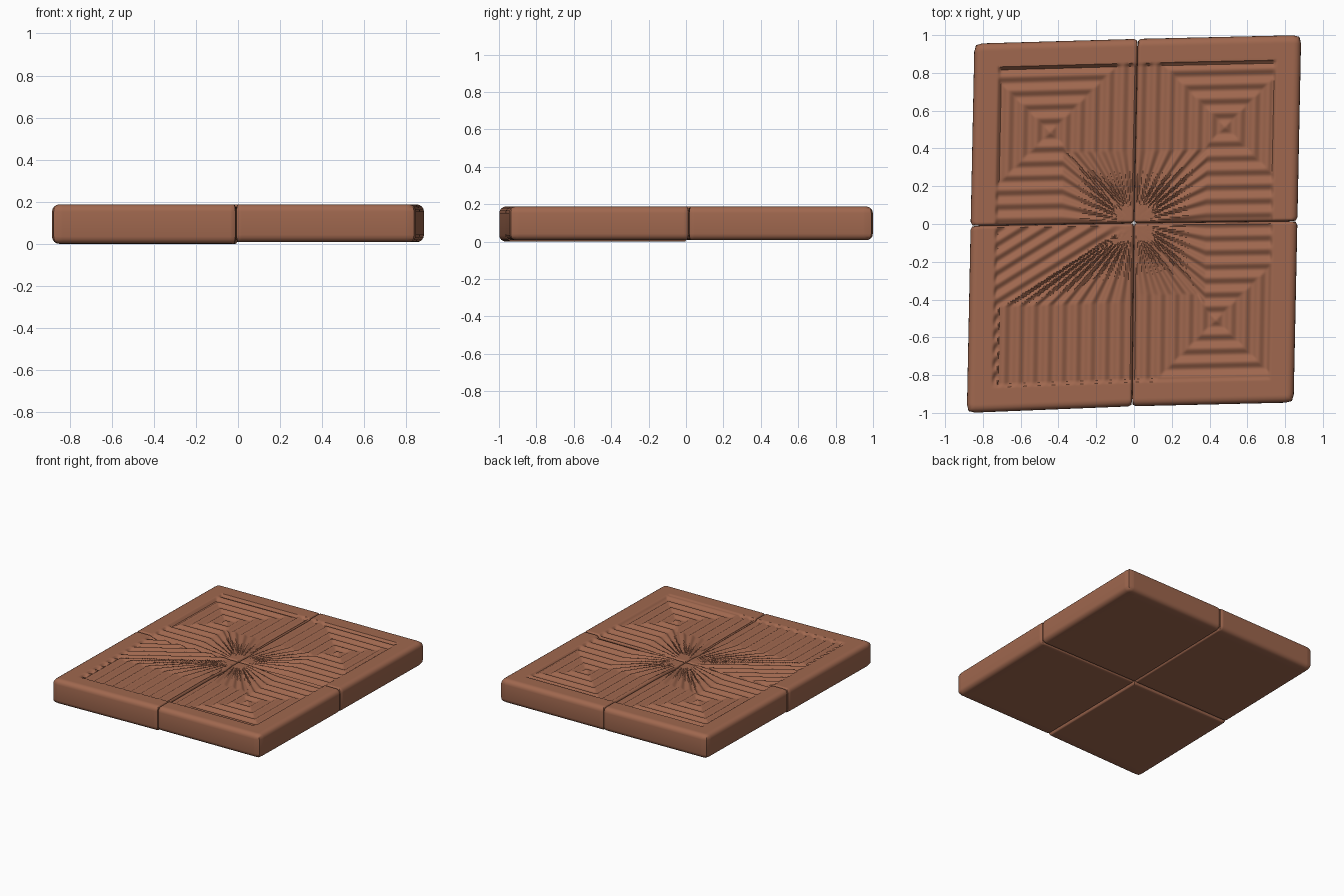
import bpy, bmesh, math
from mathutils import Vector

cube = bpy.data.objects.get("Cube")
if cube:
    bpy.data.objects.remove(cube)

clay = bpy.data.materials.new("terracotta clay")
clay.use_nodes = True
colour = (0.35, 0.137, 0.077, 1)
clay.diffuse_color = colour
bsdf = clay.node_tree.nodes["Principled BSDF"]
bsdf.inputs["Base Color"].default_value = colour
bsdf.inputs["Roughness"].default_value = 0.8

N = 110                    # grid cells along a tile
WIDTH, DEPTH = 0.86, 0.97  # nominal tile size, measured from the slab centre
TOP = 0.188
R_OUT, R_IN = 0.035, 0.012  # edge rounding outside and along the seams
PITCH = 0.075              # spacing of the carved ridges


def smooth(a, b, x):
    t = min(1, max(0, (x - a) / (b - a)))
    return t * t * (3 - 2 * t)


def nested_squares(p, q, cx, cy):
    """Square rings whose inner corner fans out towards the slab centre."""
    px = p * max(1, 0.38 / max(q, 0.01))
    qy = q * max(1, 0.38 / max(p, 0.01))
    return max(p - cx, q - cy, cx - px, cy - qy)


def combed_lines(p, q):
    """Straight lines that bend diagonally towards the slab centre."""
    bend = 0.42
    px = p * max(1, bend / max(q, 0.01))
    return px if px < 0.7 else 0.7 + p * bend / 0.7 - q


def relief(p, q, ring_centre):
    """Height of the carved top, p and q measured from the slab centre."""
    if ring_centre:
        d = nested_squares(p, q, *ring_centre)
    else:
        d = combed_lines(p, q)
    ridge = math.cos(2 * math.pi * d / PITCH)
    fade = smooth(0.03, 0.2, math.hypot(p, q))
    panel = TOP - 0.013 + 0.008 * ridge * fade
    # plain raised rail around the outside
    rail = max(smooth(0.715, 0.735, p), smooth(0.825, 0.845, q))
    return panel + (TOP - panel) * rail


def build_tile(name, centre, x_mid, y_mid, corner, ring_centre, floor):
    corners = [Vector(c) for c in (centre, x_mid, y_mid, corner)]
    bm = bmesh.new()

    def place(p, q, z):
        s, t = p / WIDTH, q / DEPTH
        a = corners[0].lerp(corners[1], s)
        b = corners[2].lerp(corners[3], s)
        flat = a.lerp(b, t)
        return bm.verts.new((flat.x, flat.y, z))

    # carved top
    ps = [R_IN + (WIDTH - R_OUT - R_IN) * i / N for i in range(N + 1)]
    qs = [R_IN + (DEPTH - R_OUT - R_IN) * j / N for j in range(N + 1)]
    grid = [[place(p, q, relief(p, q, ring_centre)) for q in qs] for p in ps]
    for i in range(N):
        for j in range(N):
            bm.faces.new((grid[i][j], grid[i + 1][j],
                          grid[i + 1][j + 1], grid[i][j + 1]))

    # rounded sides, ring by ring down to the underside
    loop = ([(i, 0) for i in range(N)] + [(N, j) for j in range(N)]
            + [(i, N) for i in range(N, 0, -1)] + [(0, j) for j in range(N, 0, -1)])
    rings = []
    for k in (1, 2, 3, 4):
        a = math.radians(22.5 * k)
        rings.append((math.sin(a), True, 1 - math.cos(a)))
    for k in (4, 3, 2, 1, 0):
        a = math.radians(22.5 * k)
        rings.append((math.sin(a), False, 1 - math.cos(a)))
    rings.append((-1.5, False, 0))

    def step(index):
        return -R_IN if index == 0 else R_OUT if index == N else 0

    previous = [grid[i][j] for i, j in loop]
    for out, upper, drop in rings:
        current = []
        for i, j in loop:
            dx, dy = step(i), step(j)
            k = out * (0.75 if dx and dy else 1)
            edge_z = grid[i][j].co.z
            z = edge_z - R_OUT * drop if upper else floor + R_OUT * drop
            current.append(place(ps[i] + dx * k, qs[j] + dy * k, z))
        for n in range(len(loop)):
            m = (n + 1) % len(loop)
            bm.faces.new((previous[n], previous[m], current[m], current[n]))
        previous = current
    bm.faces.new(previous)

    bmesh.ops.recalc_face_normals(bm, faces=bm.faces)
    mesh = bpy.data.meshes.new(name)
    bm.to_mesh(mesh)
    bm.free()
    mesh.materials.append(clay)
    tile = bpy.data.objects.new(name, mesh)
    bpy.context.collection.objects.link(tile)
    bpy.ops.object.select_all(action="DESELECT")
    tile.select_set(True)
    bpy.context.view_layer.objects.active = tile
    bpy.ops.object.shade_smooth_by_angle(angle=math.radians(40))


# slightly skewed slab: seam ends and outer corners
middle = (0, 0.005)
back, front = (0.02, 0.98), (-0.01, -0.965)
left, right = (0.865, 0.015), (-0.865, -0.01)

build_tile("back_left_tile", middle, left, back, (0.885, 1.0), (0.47, 0.5), 0.008)
build_tile("back_right_tile", middle, right, back, (-0.845, 0.955), (0.45, 0.49), 0.008)
build_tile("front_left_tile", middle, left, front, (0.845, -0.945), (0.44, 0.52), 0.008)
build_tile("front_right_tile", middle, right, front, (-0.885, -1.0), None, 0.0)
